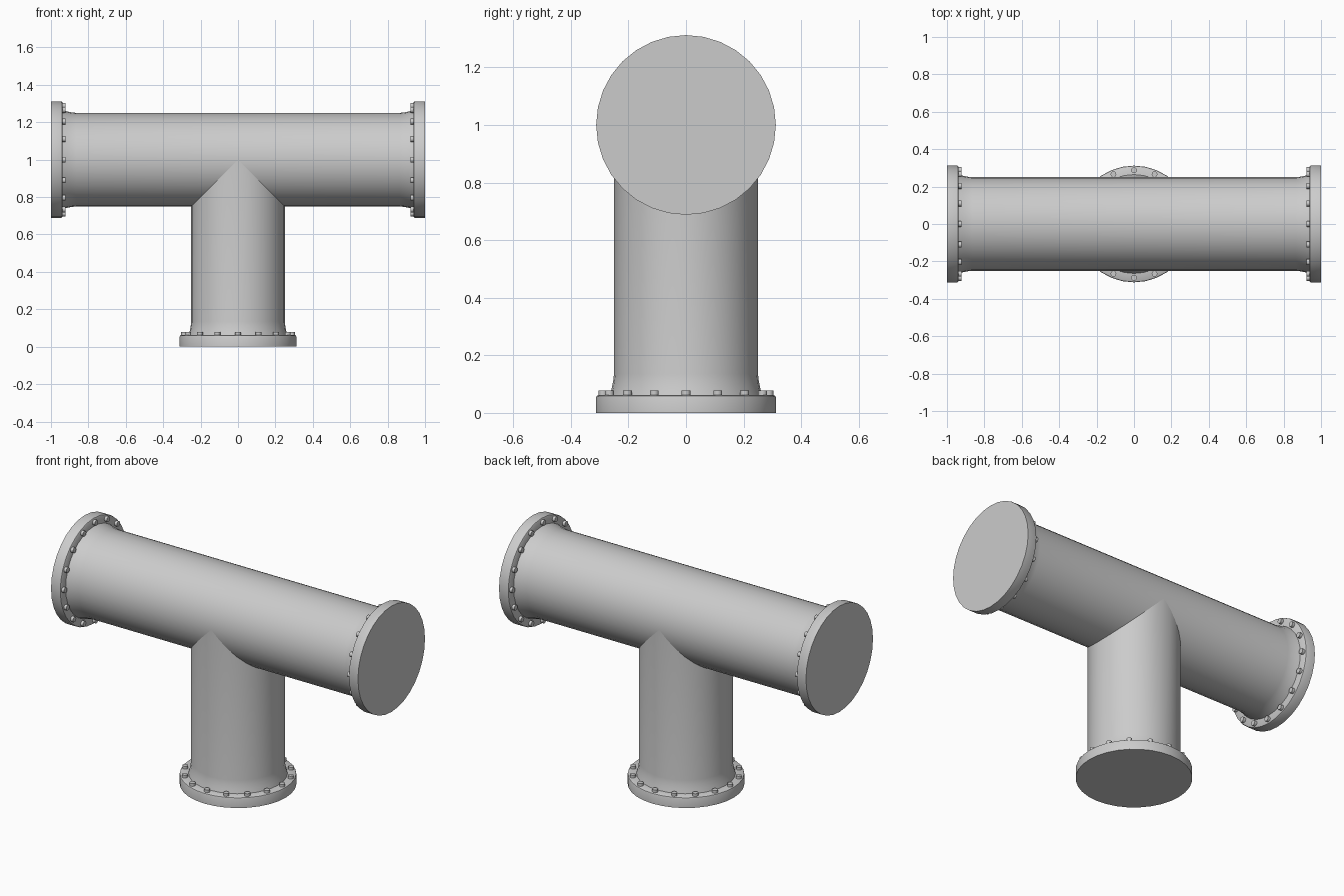
import bpy, bmesh, math
from mathutils import Matrix, Vector

cube = bpy.data.objects.get("Cube")
if cube:
    bpy.data.objects.remove(cube, do_unlink=True)

SIDES = 32      # sides of every pipe and flange
R = 0.25        # pipe radius
AXIS_Z = 1.0    # height of the crossing axes
BOLTS = 16

steel = bpy.data.materials.new("grey_steel")
steel.use_nodes = True
steel.diffuse_color = (0.6, 0.6, 0.6, 1)
steel.node_tree.nodes["Principled BSDF"].inputs["Base Color"].default_value = (0.6, 0.6, 0.6, 1)


def finish(name, bm, matrix):
    """Turn a bmesh into a smooth-shaded steel object."""
    bm.transform(matrix)
    bmesh.ops.recalc_face_normals(bm, faces=bm.faces)
    mesh = bpy.data.meshes.new(name)
    bm.to_mesh(mesh)
    bm.free()
    mesh.materials.append(steel)
    obj = bpy.data.objects.new(name, mesh)
    bpy.context.collection.objects.link(obj)
    bpy.ops.object.select_all(action='DESELECT')
    obj.select_set(True)
    bpy.context.view_layer.objects.active = obj
    bpy.ops.object.shade_smooth_by_angle(angle=math.radians(35))
    return obj


def lathe(profile, cap_start=False, cap_end=False):
    """Revolve (radius, height) points around z."""
    bm = bmesh.new()
    rings = []
    for r, z in profile:
        rings.append([bm.verts.new((r * math.cos(a), r * math.sin(a), z))
                      for a in (2 * math.pi * i / SIDES for i in range(SIDES))])
    for low, high in zip(rings, rings[1:]):
        for i in range(SIDES):
            j = (i + 1) % SIDES
            bm.faces.new((low[i], low[j], high[j], high[i]))
    if cap_start:
        bm.faces.new(rings[0][::-1])
    if cap_end:
        bm.faces.new(rings[-1])
    return bm, rings


# Flared neck where a pipe meets its flange, measured from the pipe end
NECK = [(0.265, 0.06), (0.258, 0.085), (0.253, 0.11), (R, 0.135)]
FLANGE = [(0.312, 0), (0.312, 0.054), (0.31, 0.059), (0.305, 0.062), (0.25, 0.062)]

# Frames that carry each open end: local z points into the pipe
ENDS = {
    "bottom": Matrix.Identity(4),
    "right": Matrix.Translation((-1, 0, AXIS_Z)) @ Matrix.Rotation(math.pi / 2, 4, 'Y'),
    "left": Matrix.Translation((1, 0, AXIS_Z)) @ Matrix.Rotation(-math.pi / 2, 4, 'Y'),
}

# Horizontal run with a neck at both ends
run, _ = lathe(NECK + [(r, 2 - z) for r, z in reversed(NECK)])
finish("horizontal_pipe", run, ENDS["right"])

# Vertical branch, its top mitred to sit exactly on the run
branch, rings = lathe(NECK + [(R, AXIS_Z)])
for v in rings[-1]:
    v.co.z = AXIS_Z - abs(v.co.x)
finish("branch_pipe", branch, ENDS["bottom"])

# Blind flanges, each with a ring of bolts
for side, frame in ENDS.items():
    disc, _ = lathe(FLANGE, cap_start=True, cap_end=True)
    finish(side + "_flange", disc, frame)

    ring = bmesh.new()
    for i in range(BOLTS):
        spot = Matrix.Rotation(2 * math.pi * i / BOLTS, 4, 'Z') @ Vector((0.288, 0, 0.068))
        bmesh.ops.create_cone(ring, cap_ends=True, segments=12, radius1=0.0155,
                              radius2=0.0155, depth=0.02,
                              matrix=Matrix.Translation(spot))
    finish(side + "_bolts", ring, frame)
